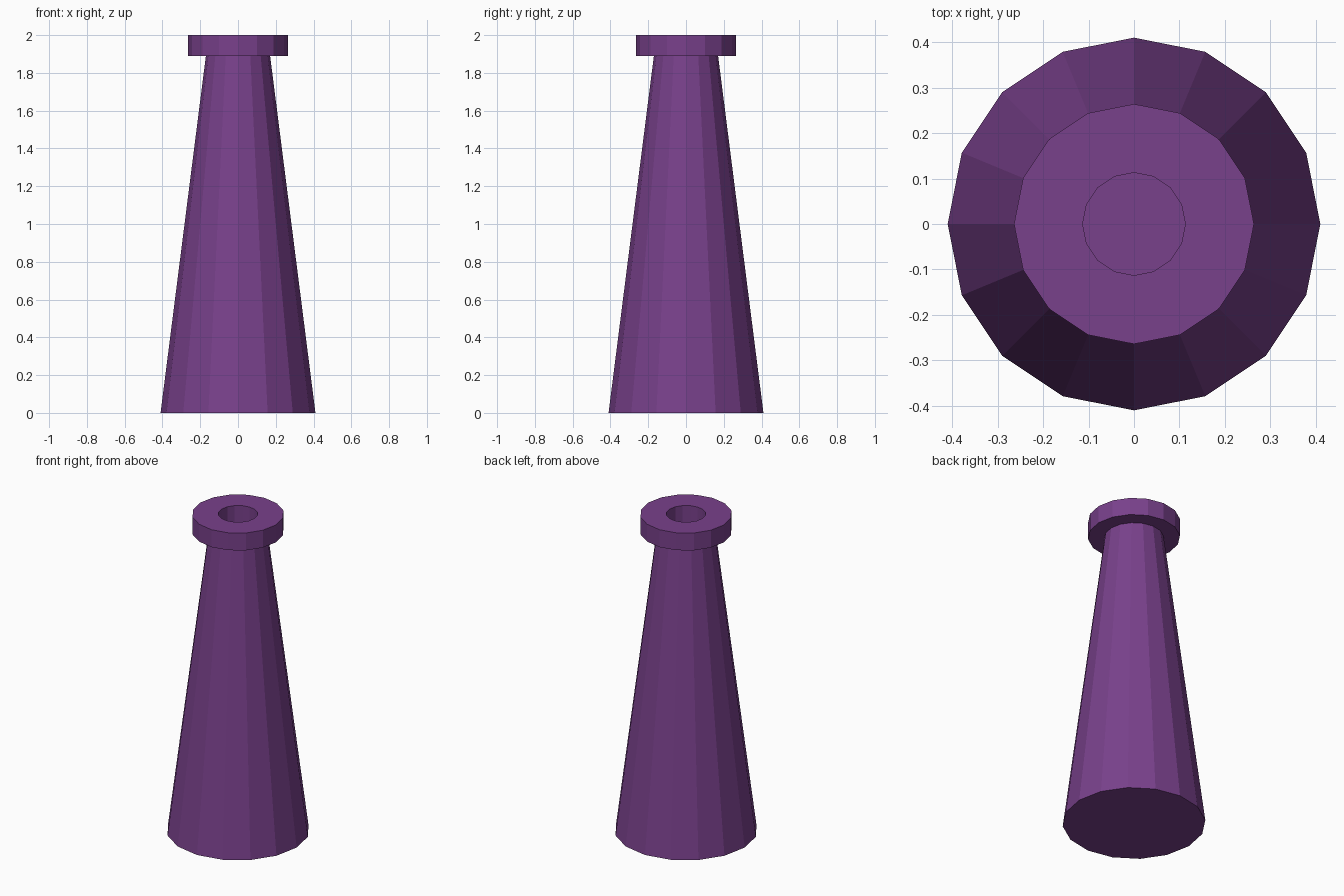
import bpy, bmesh, math

if "Cube" in bpy.data.objects:
    bpy.data.objects.remove(bpy.data.objects["Cube"])

SIDES = 16

# Profile (radius, z): base, tapering body, collar, mouth and inner well
PROFILE = [(0.41, 0), (0.17, 1.89), (0.264, 1.89), (0.264, 2.0),
           (0.113, 2.0), (0.113, 1.7)]


def lathe(name, profile, sides):
    bm = bmesh.new()
    rings = []
    for r, z in profile:
        rings.append([bm.verts.new((r * math.cos(math.tau * i / sides),
                                    r * math.sin(math.tau * i / sides), z))
                      for i in range(sides)])
    for a, b in zip(rings, rings[1:]):
        for i in range(sides):
            j = (i + 1) % sides
            bm.faces.new((a[i], a[j], b[j], b[i]))
    # Closed underside and floor of the well
    bm.faces.new(rings[0][::-1])
    bm.faces.new(rings[-1])
    bmesh.ops.recalc_face_normals(bm, faces=bm.faces)
    mesh = bpy.data.meshes.new(name)
    bm.to_mesh(mesh)
    bm.free()
    obj = bpy.data.objects.new(name, mesh)
    bpy.context.collection.objects.link(obj)
    return obj


# Tapered vase with a flanged neck
vase = lathe("tapered_vase", PROFILE, SIDES)
purple = bpy.data.materials.new("purple")
purple.diffuse_color = (0.19, 0.052, 0.26, 1)
purple.use_nodes = True
purple.node_tree.nodes["Principled BSDF"].inputs["Base Color"].default_value = purple.diffuse_color
vase.data.materials.append(purple)
